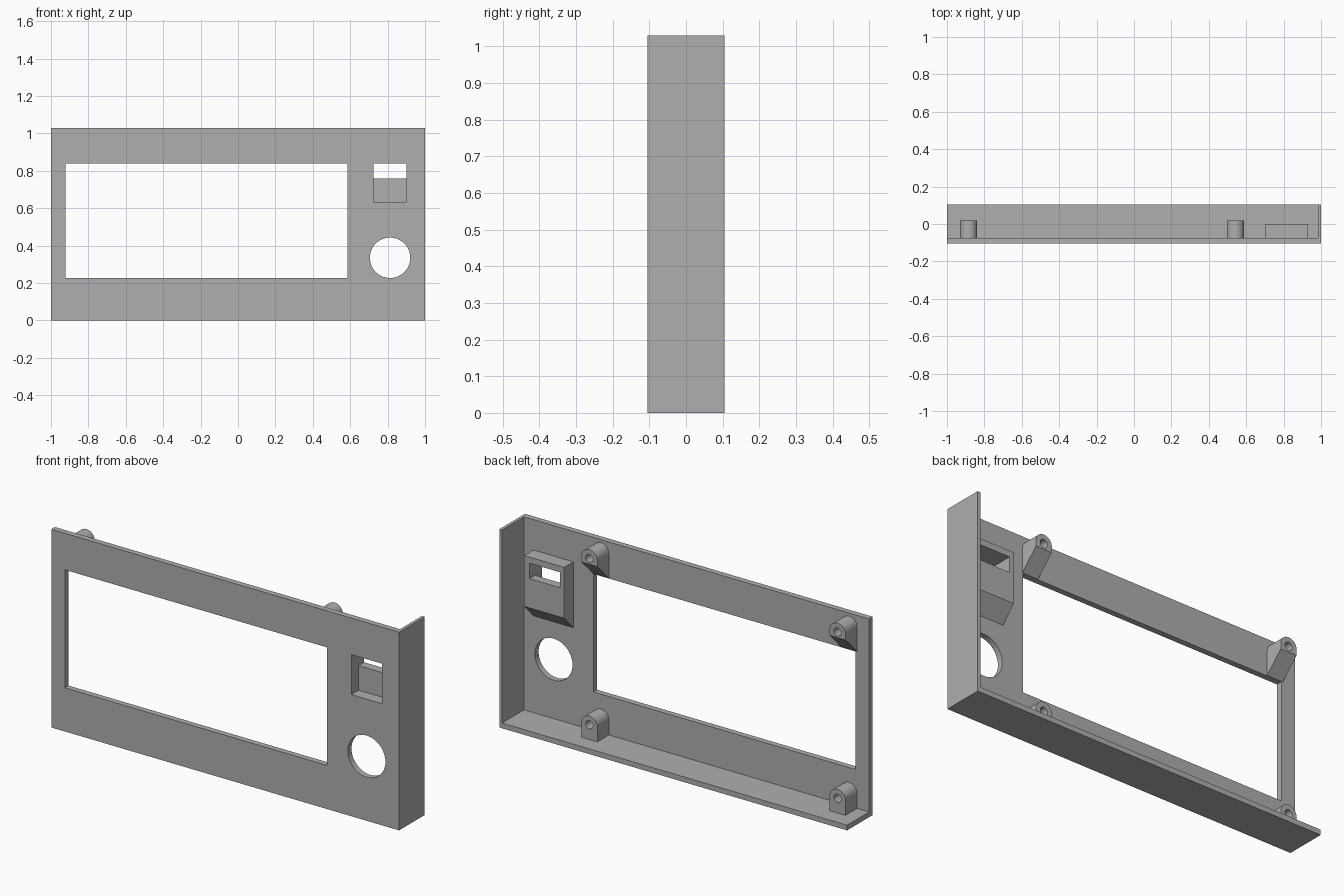
import bpy, bmesh, math
from mathutils import Vector

if "Cube" in bpy.data.objects:
    bpy.data.objects.remove(bpy.data.objects["Cube"], do_unlink=True)

grey = bpy.data.materials.new("plain grey")
grey.use_nodes = True
grey.diffuse_color = (0.43, 0.43, 0.43, 1)
grey.node_tree.nodes["Principled BSDF"].inputs["Base Color"].default_value = grey.diffuse_color

FRONT, INNER, BACK = -0.105, -0.075, 0.105
TOP, FLOOR = 1.03, 0.027


def prism(name, points, axis, start, end):
    """Extrude a closed profile: (x, z) along y, or (y, z) along x."""
    bm = bmesh.new()
    verts = [bm.verts.new((a, start, b) if axis == "y" else (start, a, b)) for a, b in points]
    face = bm.faces.new(verts)
    extruded = bmesh.ops.extrude_face_region(bm, geom=[face])
    moved = [g for g in extruded["geom"] if isinstance(g, bmesh.types.BMVert)]
    shift = Vector((0, end - start, 0)) if axis == "y" else Vector((end - start, 0, 0))
    bmesh.ops.translate(bm, verts=moved, vec=shift)
    bmesh.ops.recalc_face_normals(bm, faces=bm.faces)
    mesh = bpy.data.meshes.new(name)
    bm.to_mesh(mesh)
    bm.free()
    mesh.materials.append(grey)
    obj = bpy.data.objects.new(name, mesh)
    bpy.context.collection.objects.link(obj)
    return obj


def box(name, x0, x1, y0, y1, z0, z1):
    return prism(name, [(x0, z0), (x1, z0), (x1, z1), (x0, z1)], "y", y0, y1)


def arc(cx, cz, r, sweep, steps):
    return [(cx + r * math.cos(sweep * i / steps), cz + r * math.sin(sweep * i / steps))
            for i in range(steps + 1)]


def rod(name, cx, cz, r, y0, y1, sides):
    return prism(name, arc(cx, cz, r, math.tau, sides)[:-1], "y", y0, y1)


def select(obj):
    bpy.ops.object.select_all(action="DESELECT")
    obj.select_set(True)
    bpy.context.view_layer.objects.active = obj


def cut(obj, *cutters):
    select(obj)
    for cutter in cutters:
        cutter.hide_render = True
        mod = obj.modifiers.new("cut", "BOOLEAN")
        mod.operation = "DIFFERENCE"
        mod.solver = "EXACT"
        mod.object = cutter
        bpy.ops.object.modifier_apply(modifier=mod.name)
        bpy.data.objects.remove(cutter, do_unlink=True)
    bpy.ops.object.shade_smooth_by_angle(angle=math.radians(30))


# Front panel with screen window, switch opening and round knob hole
panel = box("front_panel", -1, 1, FRONT, INNER, 0, TOP)
cut(panel,
    box("window_cutter", -0.922, 0.585, -0.2, 0.2, 0.227, 0.84),
    box("opening_cutter", 0.725, 0.9, -0.2, 0.2, 0.632, 0.84),
    rod("knob_cutter", 0.813, 0.335, 0.108, -0.2, 0.2, 64))

# Bottom shelf and left side wall
box("bottom_shelf", -1, 1, INNER, BACK, 0, FLOOR)
box("left_wall", 0.984, 1, INNER, BACK, FLOOR, TOP)

# Switch housing: sloped underside, front pocket, slot through the back
housing = prism("switch_housing",
                [(INNER, 0.53), (0, 0.608), (0, 0.872), (INNER, 0.872)], "x", 0.7, 0.93)
cut(housing,
    box("pocket_cutter", 0.725, 0.9, -0.2, -0.045, 0.632, 0.84),
    box("slot_cutter", 0.725, 0.9, -0.2, 0.2, 0.76, 0.84))

# Four screw bosses with rounded tops; the upper pair has a sloped underside
for side, cx in (("left", 0.542), ("right", -0.885)):
    for level, cz, base in (("upper", 0.968, 0.843), ("lower", 0.104, FLOOR)):
        r, tip = 0.046, 0.02
        outline = arc(cx, cz, r, math.pi, 24) + [(cx - r, base), (cx + r, base)]
        boss = prism(f"{level}_{side}_boss", outline, "y", INNER, tip)
        cutters = [rod("screw_cutter", cx, cz, 0.021, -0.06, 0.1, 24)]
        if level == "upper":
            wedge = [(INNER - 0.02, base - 0.02), (tip + 0.02, base - 0.02),
                     (tip + 0.02, base + tip + 0.02 - INNER)]
            cutters.append(prism("wedge_cutter", wedge, "x", cx - 0.1, cx + 0.1))
        cut(boss, *cutters)
